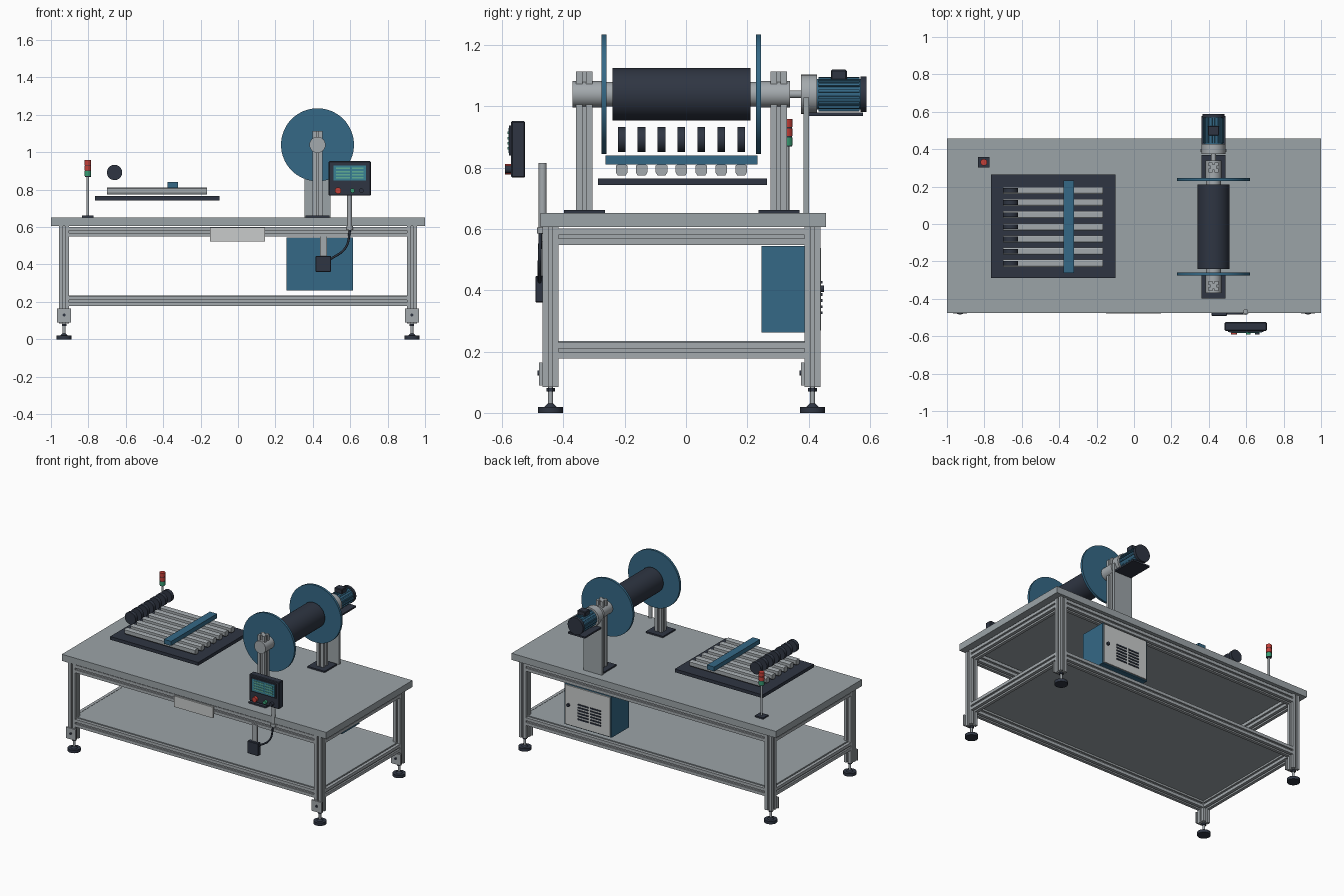
import bpy, bmesh, math
from mathutils import Matrix, Vector

if "Cube" in bpy.data.objects:
    bpy.data.objects.remove(bpy.data.objects["Cube"])


def mat(name, rgb):
    m = bpy.data.materials.new(name)
    m.diffuse_color = (*rgb, 1)
    m.use_nodes = True
    m.node_tree.nodes["Principled BSDF"].inputs["Base Color"].default_value = m.diffuse_color
    return m


GREY = mat("bench grey", (0.33, 0.37, 0.39))
ALU = mat("aluminium", (0.37, 0.40, 0.42))
LIGHT = mat("light panel grey", (0.58, 0.60, 0.60))
DARK = mat("dark slate", (0.028, 0.036, 0.055))
TEAL = mat("petrol blue", (0.035, 0.14, 0.24))
RED = mat("signal red", (0.55, 0.05, 0.04))
GREEN = mat("signal green", (0.04, 0.33, 0.17))
SCREEN = mat("screen blue", (0.04, 0.22, 0.30))
LINES = mat("screen green", (0.12, 0.42, 0.30))

# rotations taking local z to the named axis
AXIS = {"x": Matrix.Rotation(math.pi / 2, 4, "Z") @ Matrix.Rotation(math.pi / 2, 4, "X"),
        "y": Matrix.Rotation(-math.pi / 2, 4, "X"),
        "z": Matrix.Identity(4)}


def finish(bm, name, material, smooth=False):
    bmesh.ops.recalc_face_normals(bm, faces=bm.faces)
    me = bpy.data.meshes.new(name)
    bm.to_mesh(me)
    bm.free()
    me.materials.append(material)
    if smooth:
        me.polygons.foreach_set("use_smooth", [True] * len(me.polygons))
        me.set_sharp_from_angle(angle=math.radians(35))
    ob = bpy.data.objects.new(name, me)
    bpy.context.collection.objects.link(ob)
    return ob


def box(name, x, y, z, material, bevel=0):
    """Box from (min, max) pairs."""
    bm = bmesh.new()
    bmesh.ops.create_cube(bm, size=1)
    size = Vector((x[1] - x[0], y[1] - y[0], z[1] - z[0]))
    mid = Vector((x[0] + x[1], y[0] + y[1], z[0] + z[1])) / 2
    for v in bm.verts:
        v.co = v.co * size + mid
    if bevel:
        bmesh.ops.bevel(bm, geom=bm.edges[:], offset=bevel, segments=1, affect="EDGES")
    return finish(bm, name, material)


def rod(name, axis, start, length, r, material, sides=32, r2=None):
    bm = bmesh.new()
    bmesh.ops.create_cone(bm, cap_ends=True, segments=sides, radius1=r,
                          radius2=r if r2 is None else r2, depth=length)
    bm.transform(Matrix.Translation(start) @ AXIS[axis] @ Matrix.Translation((0, 0, length / 2)))
    return finish(bm, name, material, True)


def extrude(name, axis, start, length, section, material):
    bm = bmesh.new()
    face = bm.faces.new([bm.verts.new((a, b, 0)) for a, b in section])
    top = bmesh.ops.extrude_face_region(bm, geom=[face])["geom"]
    for v in top:
        if isinstance(v, bmesh.types.BMVert):
            v.co.z += length
    bm.transform(Matrix.Translation(start) @ AXIS[axis])
    return finish(bm, name, material)


def slot_section(h=0.0265, w=0.006, d=0.011):
    """Square bar with a groove along each side."""
    pts = []
    for k in range(4):
        c, s = round(math.cos(k * math.pi / 2)), round(math.sin(k * math.pi / 2))
        for a, b in ((h, -h), (h, -w), (h - d, -w), (h - d, w), (h, w)):
            pts.append((a * c - b * s, a * s + b * c))
    return pts


SLOT = slot_section()
LX, LY = 0.93, (-0.442, 0.413)

# bench top and lower shelf
box("bench_top", (-1, 1), (-0.475, 0.457), (0.607, 0.652), GREY)
box("lower_shelf", (-0.93, 0.93), (LY[0], LY[1]), (0.222, 0.234), GREY)

# legs, levelling feet and foot brackets
for x in (-LX, LX):
    for y in LY:
        extrude("leg", "z", (x, y, 0.085), 0.522, SLOT, ALU)
        rod("foot_pad", "z", (x, y, 0), 0.02, 0.041, DARK)
        rod("foot_collar", "z", (x, y, 0.02), 0.01, 0.02, DARK, r2=0.01)
        rod("foot_stem", "z", (x, y, 0.02), 0.07, 0.008, ALU, 16)
        rod("foot_nut", "z", (x, y, 0.07), 0.012, 0.014, DARK, 6)
        box("foot_bracket", (x - 0.037, x + 0.037), (y - 0.037, y - 0.027), (0.09, 0.165), ALU)
        rod("bracket_bolt", "y", (x, y - 0.043, 0.13), 0.008, 0.008, DARK, 12)

# frame rails
for z in (0.204, 0.575):
    for y in LY:
        extrude("long_rail", "x", (-LX + 0.026, y, z), 2 * LX - 0.052, SLOT, ALU)
    for x in (-LX, LX):
        extrude("end_rail", "y", (x, LY[0] + 0.026, z), LY[1] - LY[0] - 0.052, SLOT, ALU)

# blank plate on the front rail
box("front_plate", (-0.15, 0.145), (-0.479, -0.468), (0.522, 0.597), LIGHT)

# spool: posts, hubs, drum and flanges
SX, SZ = 0.425, 1.04
for y, hub in ((-0.332, -0.37), (0.303, 0.245)):
    box("post_base", (SX - 0.065, SX + 0.065), (y - 0.067, y + 0.067), (0.652, 0.662), DARK)
    extrude("spool_post", "z", (SX, y, 0.66), 0.455, SLOT, ALU)
    rod("spool_hub", "y", (SX, hub, SZ), 0.095, 0.043, ALU)
rod("spool_drum", "y", (SX, -0.24, SZ), 0.45, 0.086, DARK, 48)
rod("spool_core", "y", (SX, -0.28, SZ), 0.53, 0.04, ALU)
for y in (-0.276, 0.229):
    rod("spool_flange", "y", (SX, y, SZ), 0.016, 0.195, TEAL, 64)
rod("drive_shaft", "y", (SX, 0.33, SZ), 0.06, 0.013, ALU, 20)

# drive motor on its upright
box("motor_upright", (SX - 0.07, SX + 0.07), (0.384, 0.402), (0.652, 1.03), GREY)
rod("gearbox", "y", (SX, 0.375, SZ), 0.052, 0.064, ALU)
rod("motor_body", "y", (SX, 0.427, SZ), 0.145, 0.05, TEAL)
for k in range(16):
    a = (k + 0.5) * math.pi / 8
    f = box("motor_fin", (0.045, 0.056), (0.432, 0.566), (-0.004, 0.004), TEAL)
    f.data.transform(Matrix.Translation((SX, 0, SZ)) @ Matrix.Rotation(a, 4, "Y"))
rod("motor_cover", "y", (SX, 0.57, SZ), 0.019, 0.058, DARK)
box("motor_shelf", (SX - 0.065, SX + 0.065), (0.402, 0.578), (0.969, 0.98), DARK)
box("terminal_box", (SX - 0.03, SX + 0.03), (0.473, 0.525), (1.085, 1.12), DARK, 0.004)

# guide tray with seven channels and rollers
box("tray_plate", (-0.765, -0.10), (-0.288, 0.264), (0.743, 0.765), DARK)
channel = [(-0.013, -0.018), (0.013, -0.018), (0.019, -0.008),
           (0.019, 0.014), (0.012, 0.018), (-0.012, 0.018), (-0.019, 0.014), (-0.019, -0.008)]
for k in range(7):
    y = -0.21 + 0.065 * k
    extrude("guide_channel", "x", (-0.70, y, 0.793), 0.535, channel, ALU)
    rod("guide_roller", "y", (-0.66, y - 0.0125, 0.892), 0.025, 0.041, DARK)
box("cross_bar", (-0.376, -0.322), (-0.263, 0.233), (0.81, 0.84), TEAL)

# signal tower
TX, TY = -0.803, 0.33
box("tower_base", (TX - 0.031, TX + 0.031), (TY - 0.028, TY + 0.028), (0.652, 0.662), DARK)
rod("tower_pole", "z", (TX, TY, 0.66), 0.215, 0.007, ALU, 16)
for z, m in ((0.873, GREEN), (0.903, RED), (0.933, RED)):
    rod("tower_lamp", "z", (TX, TY, z), 0.026, 0.018, m, 24)
    rod("lamp_ring", "z", (TX, TY, z - 0.004), 0.005, 0.016, DARK, 24)

# control panel with screen and buttons
box("panel_body", (0.485, 0.71), (-0.571, -0.525), (0.768, 0.952), DARK, 0.004)
box("panel_bezel", (0.503, 0.692), (-0.578, -0.57), (0.84, 0.938), DARK)
box("panel_screen", (0.511, 0.684), (-0.580, -0.577), (0.848, 0.93), SCREEN)
for k in range(4):
    z = 0.859 + 0.017 * k
    box("screen_row", (0.525, 0.60), (-0.582, -0.579), (z, z + 0.008), LINES)
    box("screen_row", (0.61, 0.67), (-0.582, -0.579), (z, z + 0.008), LINES)
for x, r, m in ((0.535, 0.017, RED), (0.612, 0.012, GREEN), (0.66, 0.012, DARK)):
    rod("panel_button", "y", (x, -0.59, 0.795), 0.022, r, m, 24)

# panel pole, clamp and junction box
rod("panel_pole", "z", (0.597, -0.468, 0.585), 0.23, 0.013, ALU, 24)
rod("pole_collar", "z", (0.597, -0.468, 0.585), 0.02, 0.018, ALU, 24)
box("junction_bracket", (0.438, 0.475), (-0.474, -0.462), (0.44, 0.56), ALU)
box("junction_box", (0.415, 0.497), (-0.492, -0.464), (0.36, 0.446), DARK, 0.003)

# cable between pole and box
cu = bpy.data.curves.new("cable", "CURVE")
cu.dimensions = "3D"
cu.bevel_depth = 0.006
cu.bevel_resolution = 2
sp = cu.splines.new("BEZIER")
sp.bezier_points.add(2)
for p, co in zip(sp.bezier_points, ((0.49, -0.478, 0.425), (0.575, -0.478, 0.49), (0.6, -0.475, 0.59))):
    p.co = co
    p.handle_left_type = p.handle_right_type = "AUTO"
cu.materials.append(DARK)
bpy.context.collection.objects.link(bpy.data.objects.new("cable", cu))

# electrical cabinet with vented door
box("cabinet_body", (0.26, 0.615), (0.247, 0.432), (0.262, 0.545), TEAL)
box("cabinet_door", (0.268, 0.607), (0.432, 0.441), (0.269, 0.538), LIGHT)
rod("door_knob", "y", (0.58, 0.441, 0.405), 0.01, 0.011, DARK, 20)
for x in (0.335, 0.43):
    for k in range(6):
        z = 0.322 + 0.02 * k
        box("vent_slot", (x, x + 0.08), (0.44, 0.446), (z, z + 0.009), DARK)
